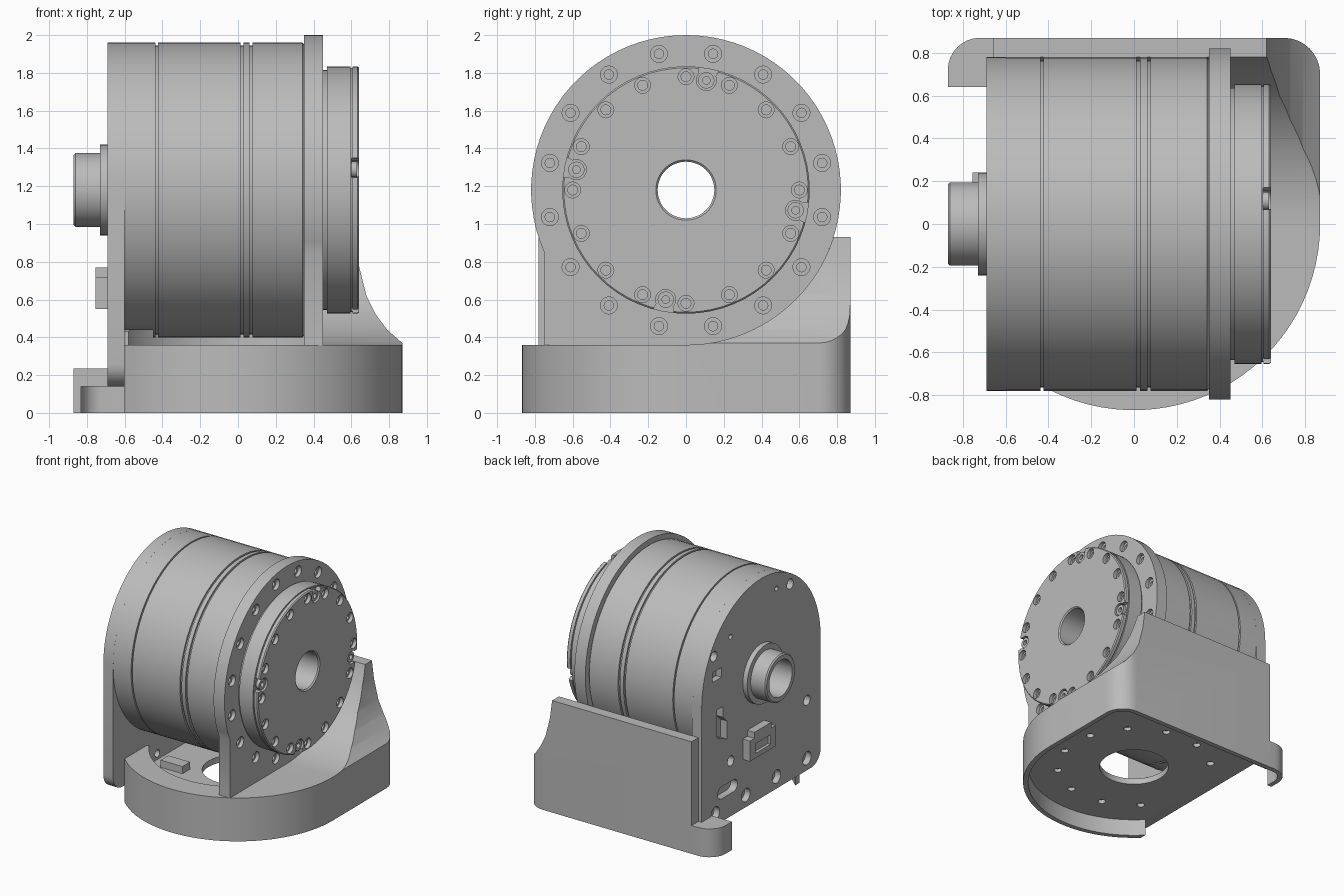
import bpy, bmesh, math
from mathutils import Matrix, Vector

cube = bpy.data.objects.get("Cube")
if cube:
    bpy.data.objects.remove(cube)

AXIS_Z = 1.18   # height of the drum axis
BORE = 0.15

grey = bpy.data.materials.new("machined_grey")
grey.use_nodes = True
grey.diffuse_color = (0.5, 0.5, 0.5, 1)
grey.node_tree.nodes["Principled BSDF"].inputs["Base Color"].default_value = (0.5, 0.5, 0.5, 1)


def finish(name, bm):
    bmesh.ops.recalc_face_normals(bm, faces=bm.faces)
    mesh = bpy.data.meshes.new(name)
    bm.to_mesh(mesh)
    bm.free()
    mesh.materials.append(grey)
    obj = bpy.data.objects.new(name, mesh)
    bpy.context.collection.objects.link(obj)
    return obj


def prism(name, outline, axis, lo, hi):
    """Extrude a flat outline along one axis."""
    place = {"x": lambda p, d: (d, p[0], p[1]),
             "y": lambda p, d: (p[0], d, p[1]),
             "z": lambda p, d: (p[0], p[1], d)}[axis]
    bm = bmesh.new()
    face = bm.faces.new([bm.verts.new(place(p, lo)) for p in outline])
    out = bmesh.ops.extrude_face_region(bm, geom=[face])
    verts = [g for g in out["geom"] if isinstance(g, bmesh.types.BMVert)]
    bmesh.ops.translate(bm, verts=verts, vec=Vector(place((0, 0), hi - lo)))
    return finish(name, bm)


def box(name, x, y, z):
    return prism(name, [(x[0], y[0]), (x[1], y[0]), (x[1], y[1]), (x[0], y[1])], "z", *z)


def lathe(name, profile, y=0, z=AXIS_Z, steps=64):
    """Spin a closed (x, radius) profile around an axis along x."""
    bm = bmesh.new()
    verts = [bm.verts.new((x, 0, r)) for x, r in profile]
    edges = [bm.edges.new((verts[i - 1], v)) for i, v in enumerate(verts)]
    bmesh.ops.spin(bm, geom=verts + edges, cent=(0, 0, 0), axis=(1, 0, 0),
                   angle=math.tau, steps=steps)
    bmesh.ops.remove_doubles(bm, verts=bm.verts, dist=1e-5)
    bmesh.ops.translate(bm, verts=bm.verts, vec=(0, y, z))
    return finish(name, bm)


def rods(spots, r, lo, hi, axis="x", seg=20):
    """Cylinders at 2D spots along x or z, used as drills."""
    bm = bmesh.new()
    for a, b in spots:
        mid = (lo + hi) / 2
        m = Matrix.Translation((mid, a, b)) @ Matrix.Rotation(math.pi / 2, 4, "Y") \
            if axis == "x" else Matrix.Translation((a, b, mid))
        bmesh.ops.create_cone(bm, cap_ends=True, segments=seg, radius1=r, radius2=r,
                              depth=hi - lo, matrix=m)
    return finish("drill", bm)


def cut(obj, *cutters):
    for c in cutters:
        c.hide_render = True
        mod = obj.modifiers.new("cut", "BOOLEAN")
        mod.operation, mod.solver, mod.object = "DIFFERENCE", "EXACT", c
        bpy.context.view_layer.objects.active = obj
        bpy.ops.object.modifier_apply(modifier=mod.name)
        bpy.data.objects.remove(c)


def arc(cx, cy, r, start, end, n):
    return [(cx + r * math.cos(math.radians(start + (end - start) * i / n)),
             cy + r * math.sin(math.radians(start + (end - start) * i / n)))
            for i in range(n + 1)]


def ring(r, count, first):
    return arc(0, AXIS_Z, r, first, first + 360, count)[:-1]


def foot_outline(inset, left):
    """Half-round front, square back with one rounded corner."""
    r = 0.87 - inset
    start = 180 + math.degrees(math.acos(0.6 / r))
    pts = arc(0, 0, r, start, 360, 32) + arc(0.70, 0.70, 0.17 - inset, 0, 90, 8)
    return [(left, pts[0][1])] * (left < -0.61) + pts + [(left, 0.87 - inset)]


# Foot with a raised rear wall scooped out around the drum
foot = prism("foot", foot_outline(0, -0.6), "z", 0, 0.93)
scoop = [(-1, 0.36)] + arc(0, AXIS_Z, 0.82, -90, 0, 24) + [(0.82, 1.3), (-1, 1.3)]
side = [(0.62, 1), (0.62, 0.93), (0.64, 0.78), (0.68, 0.62), (0.73, 0.52),
        (0.79, 0.44), (0.88, 0.361), (1, 0.361), (1, 1)]
well = [(0.35, -0.57)] + [(0.35, 0.57)] + arc(0, 0, 0.67, 60, 150, 16) \
    + [(-0.7, 0.335), (-0.7, -0.335)] + arc(0, 0, 0.67, 210, 300, 16)
bolt_ring = arc(0, 0, 0.6, 15, 375, 12)[:-1]
bolt_ring = [p for p in bolt_ring if p[0] > -0.55]
cut(foot, prism("scoop", scoop, "x", -1, 1), prism("side", side, "y", -1, 1),
    prism("recess", foot_outline(0.04, -0.8), "z", -0.1, 0.14),
    prism("well", well, "z", 0.19, 0.6),
    rods([(0, 0)], 0.27, 0, 0.5, "z", 48), rods(bolt_ring, 0.03, 0.1, 0.17, "z"))

# Rear wall continuation and the rounded hook at its end
wall_end = box("wall_end", (-0.66, -0.6), (0.78, 0.87), (0.14, 0.93))
hook_plan = [(-0.6, 0.87)] + arc(-0.72, 0.72, 0.15, 90, 180, 8) \
    + [(-0.87, 0.64), (-0.69, 0.64), (-0.6, 0.64)]
hook = prism("wall_hook", hook_plan, "z", 0, 0.235)
inner = [(-0.5, 0.83)] + arc(-0.72, 0.72, 0.11, 90, 180, 8) + [(-0.83, 0.5), (-0.5, 0.5)]
cut(hook, prism("hook_hollow", inner, "z", -0.1, 0.14))

# Small block on the foot floor
floor_block = box("floor_block", (-0.5, -0.3), (-0.3, -0.2), (0.19, 0.25))

# Drum housing with three thin grooves
profile = [(-0.61, BORE), (-0.61, 0.78)]
for gx, w in ((-0.43, 0.006), (0.02, 0.008), (0.07, 0.008)):
    profile += [(gx - w, 0.78), (gx - w, 0.765), (gx + w, 0.765), (gx + w, 0.78)]
profile += [(0.342, 0.78), (0.35, 0.77), (0.35, BORE)]
drum = lathe("drum_housing", profile)
cut(drum, box("flat", (-0.7, -0.45), (-0.6, 0.6), (0.3, 0.44)))

# Rear mounting plate, arched on top
arch = arc(0, AXIS_Z, 0.78, 0, 180, 40) + arc(-0.66, 0.26, 0.12, 180, 270, 6) + [(0.78, 0.14)]
plate = prism("rear_plate", arch, "x", -0.69, -0.6)
low_bolts = [(y, 0.24) for y in (0.6, 0.2, -0.2, -0.6)]
slot = arc(0.52, 0.38, 0.05, -90, 90, 8) + arc(0.36, 0.38, 0.05, 90, 270, 8)
port = [(0.58, 0.86), (0.45, 0.80), (0.45, 0.95), (0.50, 1.0), (0.50, 1.09), (0.58, 1.09)]
cut(plate, rods([(0, AXIS_Z)], BORE, -0.8, -0.5, seg=64),
    rods(low_bolts, 0.055, -0.8, -0.64), rods(low_bolts, 0.03, -0.8, -0.5),
    rods([(-0.38, 1.77), (-0.6, 0.72), (0.4, 0.6), (0.62, 1.55)], 0.042, -0.8, -0.64),
    rods([(-0.2, 1.8), (0.4, 1.63)], 0.02, -0.8, -0.64),
    prism("slot", slot, "x", -0.8, -0.63), prism("port", port, "x", -0.8, -0.63),
    box("small_slot", (-0.8, -0.64), (0.52, 0.64), (1.34, 1.42)))

# Rear collar and hollow shaft
shaft = lathe("rear_shaft", [(-0.69, BORE), (-0.69, 0.24), (-0.73, 0.24), (-0.73, 0.195),
                             (-0.86, 0.195), (-0.87, 0.185), (-0.87, BORE)])

# Plug socket on the rear plate
socket = box("socket", (-0.755, -0.69), (-0.1, 0.24), (0.55, 0.72))
socket_top = box("socket_top", (-0.755, -0.69), (-0.04, 0.18), (0.72, 0.77))
cut(socket, box("notch", (-0.8, -0.73), (-0.03, 0.17), (0.59, 0.67)))

# Front flange, round with a straight skirt down to the foot
edge = math.degrees(math.acos(0.75 / 0.82))
flange_shape = arc(0, AXIS_Z, 0.82, -edge, 180 + edge, 52) + [(-0.75, 0.36), (0.75, 0.36)]
flange = prism("flange", flange_shape, "x", 0.35, 0.45)
holes = ring(0.735, 16, 11.25)
cut(flange, rods([(0, AXIS_Z)], BORE, 0.3, 0.5, seg=64),
    rods(holes, 0.045, 0.42, 0.5), rods(holes, 0.025, 0.37, 0.5))

# Output disc with groove, screw holes and open pin pockets
disc = lathe("output_disc", [(0.45, BORE), (0.45, 0.635), (0.47, 0.635), (0.47, 0.655),
                             (0.595, 0.655), (0.595, 0.645), (0.605, 0.645), (0.605, 0.655),
                             (0.632, 0.655), (0.64, 0.647), (0.64, BORE + 0.01), (0.63, BORE)])
screws = ring(0.6, 16, 0)
pins = ring(0.59, 4, 79.5)
cut(disc, rods(screws, 0.042, 0.61, 0.7), rods(screws, 0.026, 0.55, 0.7),
    rods(pins, 0.053, 0.602, 0.7), rods(ring(0.65, 4, 79.5), 0.053, 0.602, 0.7))
for i, (y, z) in enumerate(pins):
    lathe(f"pin_{i + 1}", [(0.6, 0.02), (0.6, 0.043), (0.63, 0.043), (0.63, 0.02)], y, z, 20)

# Smooth the round faces, keep edges sharp
bpy.ops.object.select_all(action="DESELECT")
for obj in bpy.context.scene.objects:
    if obj.type == "MESH":
        obj.select_set(True)
        bpy.context.view_layer.objects.active = obj
bpy.ops.object.shade_smooth_by_angle(angle=math.radians(25))
